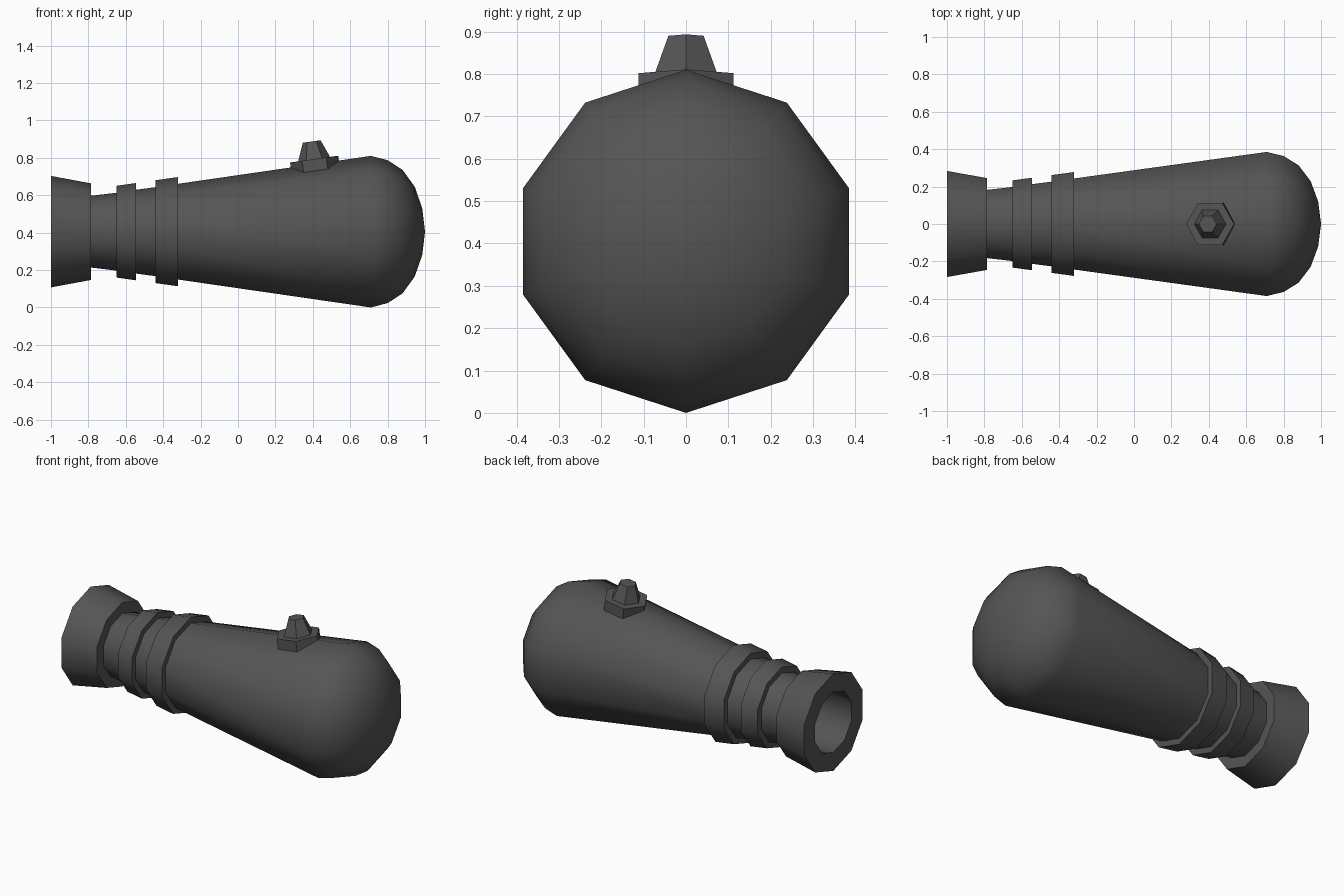
import bpy, bmesh, math
from mathutils import Matrix

if "Cube" in bpy.data.objects:
    bpy.data.objects.remove(bpy.data.objects["Cube"])

iron = bpy.data.materials.new("dark_iron")
iron.diffuse_color = (0.09, 0.09, 0.09, 1)
iron.use_nodes = True
iron.node_tree.nodes["Principled BSDF"].inputs["Base Color"].default_value = iron.diffuse_color


def lathe(name, profile, sides, matrix, angle=0.0):
    """Spin (axial position, radius) points round local z; radius 0 makes a pole."""
    bm = bmesh.new()
    rings = []
    for h, r in profile:
        if r == 0:
            rings.append([bm.verts.new((0, 0, h))])
        else:
            rings.append([bm.verts.new((r * math.cos(2 * math.pi * i / sides + angle),
                                        r * math.sin(2 * math.pi * i / sides + angle), h))
                          for i in range(sides)])
    for a, b in zip(rings, rings[1:]):
        for i in range(sides):
            j = (i + 1) % sides
            loop = [a[i % len(a)], a[j % len(a)], b[j % len(b)], b[i % len(b)]]
            bm.faces.new(list(dict.fromkeys(loop)))
    bmesh.ops.transform(bm, matrix=matrix, verts=bm.verts)
    bmesh.ops.recalc_face_normals(bm, faces=bm.faces)
    mesh = bpy.data.meshes.new(name)
    bm.to_mesh(mesh)
    bm.free()
    mesh.materials.append(iron)
    obj = bpy.data.objects.new(name, mesh)
    bpy.context.collection.objects.link(obj)
    return obj


# Barrel: bore, flared muzzle, two raised bands, tapered body, rounded breech
barrel_profile = [
    (-0.20, 0), (-0.20, 0.185), (-1.0, 0.185),
    (-1.0, 0.298), (-0.785, 0.258),
    (-0.785, 0.192), (-0.65, 0.208),
    (-0.65, 0.245), (-0.545, 0.260),
    (-0.545, 0.224), (-0.44, 0.238),
    (-0.44, 0.275), (-0.32, 0.292),
    (-0.32, 0.256), (0.71, 0.405),
    (0.80, 0.382), (0.88, 0.330), (0.945, 0.240), (0.985, 0.125), (1.0, 0),
]
# local z -> world x, local x -> world -z (a corner points straight up)
along_x = Matrix.Translation((0, 0, 0.405)) @ Matrix.Rotation(math.pi / 2, 4, 'Y')
barrel = lathe("barrel", barrel_profile, 10, along_x)

# Vent on top, tilted to follow the taper: hexagonal plate and stub
tilt = Matrix.Translation((0.407, 0, 0.793)) @ Matrix.Rotation(math.radians(-8), 4, 'Y')
plate = lathe("vent_plate", [(-0.10, 0), (-0.10, 0.13), (0, 0.13), (0, 0)], 6, tilt)
stub = lathe("vent_stub", [(-0.01, 0), (-0.01, 0.09), (0.095, 0.048), (0.095, 0)], 6, tilt)

# Smooth the round barrel, keep hard rims
bpy.ops.object.select_all(action='DESELECT')
barrel.select_set(True)
bpy.context.view_layer.objects.active = barrel
bpy.ops.object.shade_smooth_by_angle(angle=math.radians(40))
